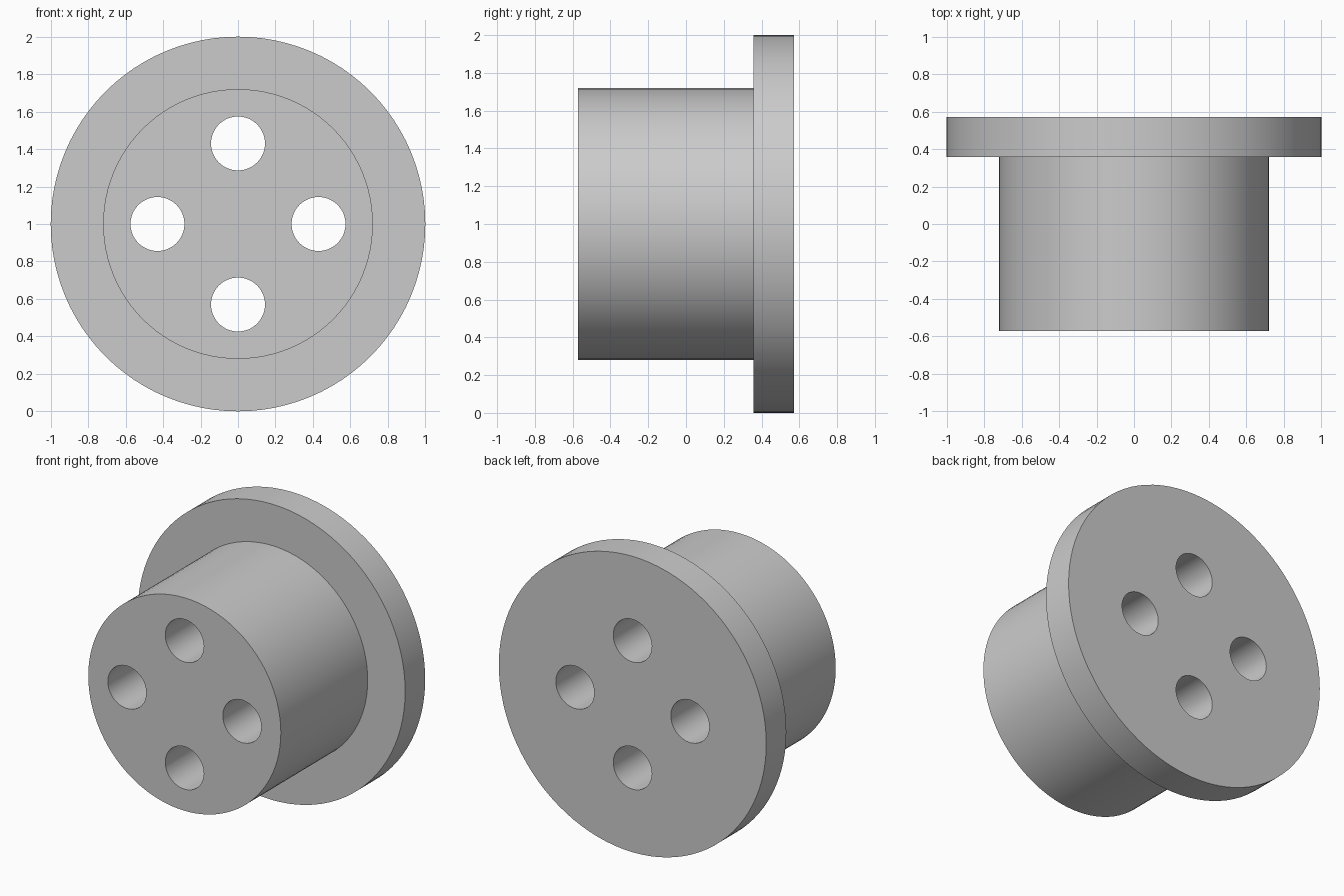
import bpy, bmesh
from math import radians, pi, sin, cos
from mathutils import Matrix, Vector

cube = bpy.data.objects.get("Cube")
if cube:
    bpy.data.objects.remove(cube, do_unlink=True)

CENTRE = Vector((0, 0, 1))
FRONT, STEP, BACK = -0.571, 0.357, 0.571
HUB_R, FLANGE_R = 0.72, 1.0
HOLE_R, HOLE_OFFSET = 0.144, 0.43

grey = bpy.data.materials.new("plain_grey")
grey.use_nodes = True
colour = (0.6, 0.6, 0.6, 1)
grey.diffuse_color = colour
grey.node_tree.nodes["Principled BSDF"].inputs["Base Color"].default_value = colour


def add_object(name, bm):
    bmesh.ops.recalc_face_normals(bm, faces=bm.faces)
    mesh = bpy.data.meshes.new(name)
    bm.to_mesh(mesh)
    bm.free()
    obj = bpy.data.objects.new(name, mesh)
    bpy.context.collection.objects.link(obj)
    return obj


# Hub and flange: one stepped profile turned about the front-to-back axis
bm = bmesh.new()
profile = [(HUB_R, FRONT), (HUB_R, STEP), (FLANGE_R, STEP), (FLANGE_R, BACK)]
verts = [bm.verts.new(CENTRE + Vector((r, y, 0))) for r, y in profile]
edges = [bm.edges.new(pair) for pair in zip(verts, verts[1:])]
bmesh.ops.spin(bm, geom=verts + edges, cent=CENTRE, axis=(0, 1, 0),
               angle=2 * pi, steps=96, use_merge=True)
bmesh.ops.remove_doubles(bm, verts=bm.verts, dist=0.0001)
bmesh.ops.holes_fill(bm, edges=[e for e in bm.edges if e.is_boundary], sides=0)
body = add_object("flanged_hub", bm)
body.data.materials.append(grey)

# Four through holes, evenly spaced around the axis
bm = bmesh.new()
for i in range(4):
    a = i * pi / 2
    place = CENTRE + HOLE_OFFSET * Vector((cos(a), 0, sin(a)))
    bmesh.ops.create_cone(bm, cap_ends=True, segments=48, radius1=HOLE_R,
                          radius2=HOLE_R, depth=2,
                          matrix=Matrix.Translation(place) @ Matrix.Rotation(pi / 2, 4, "X"))
cutter = add_object("hole_cutter", bm)
cutter.hide_render = True

bpy.ops.object.select_all(action="DESELECT")
body.select_set(True)
bpy.context.view_layer.objects.active = body
cut = body.modifiers.new("holes", "BOOLEAN")
cut.operation = "DIFFERENCE"
cut.solver = "EXACT"
cut.object = cutter
bpy.ops.object.modifier_apply(modifier=cut.name)
bpy.data.objects.remove(cutter, do_unlink=True)

# Smooth round walls with crisp rims
bpy.ops.object.shade_smooth_by_angle(angle=radians(30))
